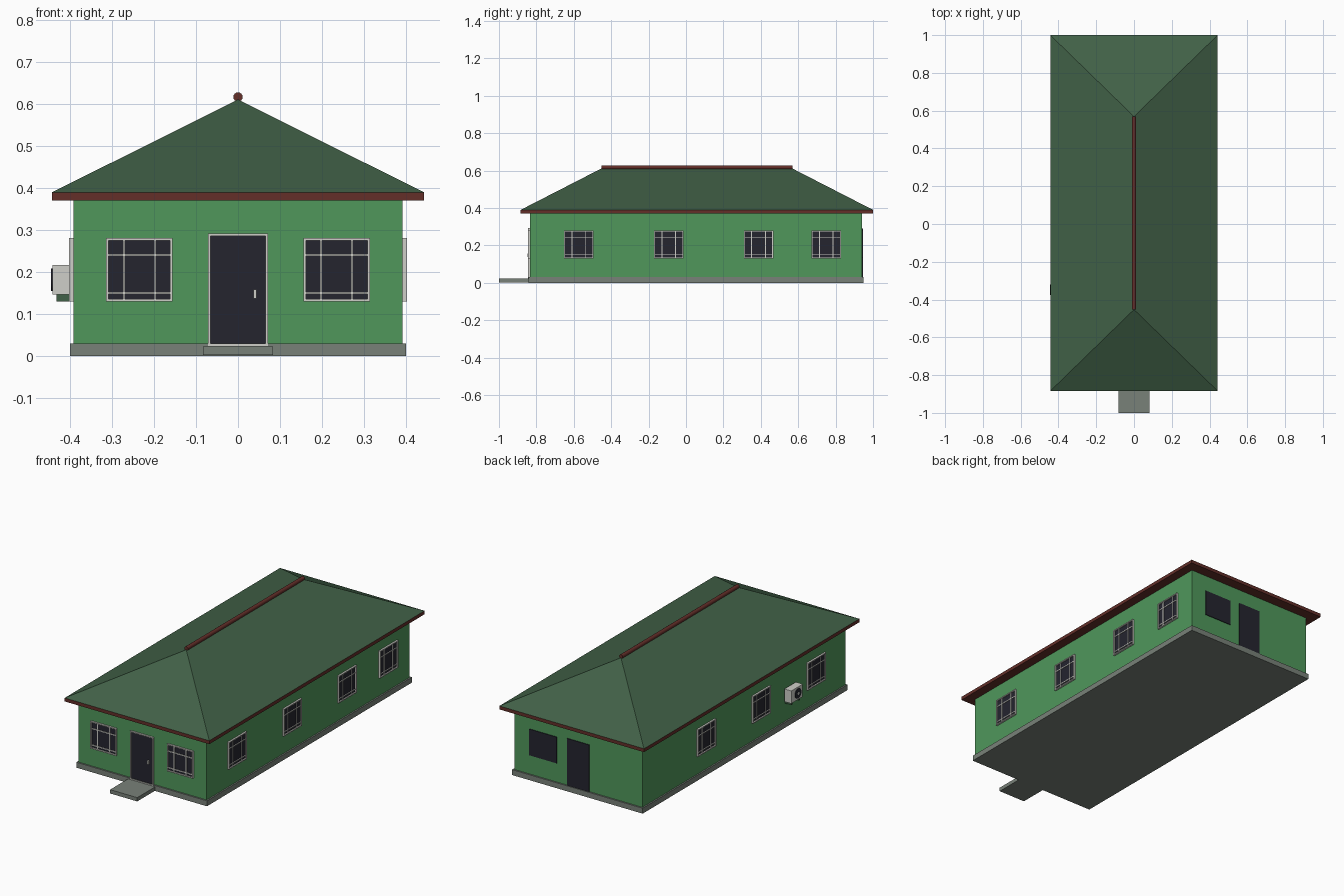
import bpy
import bmesh
from math import pi
from mathutils import Matrix, Vector

cube = bpy.data.objects.get("Cube")
if cube:
    bpy.data.objects.remove(cube, do_unlink=True)


def material(name, *rgb):
    m = bpy.data.materials.new(name)
    m.use_nodes = True
    m.diffuse_color = (*rgb, 1)
    m.node_tree.nodes["Principled BSDF"].inputs["Base Color"].default_value = (*rgb, 1)
    return m


WALL = material("wall green", .08, .31, .105)
ROOF = material("roof green", .053, .119, .063)
TRIM = material("trim red", .125, .028, .022)
STONE = material("foundation grey", .19, .22, .19)
FRAME = material("frame white", .62, .62, .58)
DARK = material("dark glass", .018, .018, .028)


def finish(name, bm, mat):
    bmesh.ops.recalc_face_normals(bm, faces=bm.faces)
    mesh = bpy.data.meshes.new(name)
    bm.to_mesh(mesh)
    bm.free()
    mesh.materials.append(mat)
    obj = bpy.data.objects.new(name, mesh)
    bpy.context.collection.objects.link(obj)
    return obj


def add_box(bm, x, y, z):
    """Box between the (low, high) pairs on each axis."""
    spans = (x, y, z)
    mid = Vector([(a + b) / 2 for a, b in spans])
    size = [b - a for a, b in spans]
    bmesh.ops.create_cube(bm, size=1, matrix=Matrix.Translation(mid) @ Matrix.Diagonal((*size, 1)))


def box(name, mat, x, y, z):
    bm = bmesh.new()
    add_box(bm, x, y, z)
    return finish(name, bm, mat)


def cylinder(name, mat, radius, depth, centre, axis, sides=24):
    bm = bmesh.new()
    turn = Matrix.Rotation(pi / 2, 4, axis)
    bmesh.ops.create_cone(bm, cap_ends=True, segments=sides, radius1=radius, radius2=radius,
                          depth=depth, matrix=Matrix.Translation(centre) @ turn)
    for f in bm.faces:
        f.smooth = len(f.verts) == 4
    obj = finish(name, bm, mat)
    for e in obj.data.edges:
        ends = [obj.data.vertices[i].co for i in e.vertices]
        e.use_edge_sharp = (ends[0] - ends[1]).length < depth * .9
    return obj


# Local wall frames: x along the wall, -y outwards
FRONT = Matrix.Translation((0, -.835, 0))
RIGHT = Matrix.Translation((.392, 0, 0)) @ Matrix.Rotation(pi / 2, 4, 'Z')
LEFT = Matrix.Translation((-.392, 0, 0)) @ Matrix.Rotation(-pi / 2, 4, 'Z')


def window(name, wall, u):
    """Glazed window with a raised frame and glazing bars."""
    w, low, high, t = .079, .13, .281, .006
    glass = box(name + "_glass", DARK, (u - w + t, u + w - t), (-.003, .002), (low + t, high - t))
    bm = bmesh.new()
    for s in (-1, 1):
        edge = u + s * (w - t / 2)
        add_box(bm, (edge - t / 2, edge + t / 2), (-.01, .002), (low, high))
        bar = u + s * .037
        add_box(bm, (bar - .0025, bar + .0025), (-.007, 0), (low, high))
    for z in (low, high - t):
        add_box(bm, (u - w, u + w), (-.01, .002), (z, z + t))
    for z in (.15, .241):
        add_box(bm, (u - w, u + w), (-.007, 0), (z - .0025, z + .0025))
    frame = finish(name + "_frame", bm, FRAME)
    for obj in (glass, frame):
        obj.data.transform(wall)


# House body
box("foundation", STONE, (-.4, .4), (-.843, .95), (0, .03))
box("walls", WALL, (-.392, .392), (-.835, .942), (.03, .372))
box("front_step", STONE, (-.083, .083), (-1, -.842), (.002, .023))

# Hip roof
box("eaves", TRIM, (-.443, .443), (-.884, 1), (.371, .39))
bm = bmesh.new()
corners = [bm.verts.new((x, y, .39)) for x, y in
           ((-.443, -.884), (.443, -.884), (.443, 1), (-.443, 1))]
near, far = [bm.verts.new((0, y, .611)) for y in (-.453, .569)]
a, b, c, d = corners
for loop in ((a, b, near), (b, c, far, near), (c, d, far), (d, a, near, far), (d, c, b, a)):
    bm.faces.new(loop)
finish("hip_roof", bm, ROOF)
cylinder("ridge_cap", TRIM, .011, 1.022, (0, .058, .617), 'X', 16)

# Front door
box("front_door", DARK, (-.066, .066), (-.839, -.834), (.026, .288))
bm = bmesh.new()
for s in (-1, 1):
    add_box(bm, (s * .068 - .003, s * .068 + .003), (-.845, -.834), (.026, .292))
add_box(bm, (-.071, .071), (-.845, -.834), (.286, .292))
add_box(bm, (-.071, .071), (-.845, -.834), (.024, .029))
finish("front_door_frame", bm, FRAME)
box("door_handle", FRAME, (.037, .044), (-.847, -.837), (.137, .158))

# Windows
for side, u in (("right", -.235), ("left", .235)):
    window("front_window_" + side, FRONT, u)
for y in (-.573, -.092, .388, .75):
    window("left_window", RIGHT, y)
for y in (-.573, -.092, .388):
    window("right_window", LEFT, -y)

# Back door and window
box("back_door", DARK, (-.068, .068), (.94, .946), (.03, .29))
box("back_window", DARK, (.13, .3), (.94, .946), (.135, .28))

# Air conditioner
box("conditioner_case", FRAME, (-.442, -.4), (-.39, -.29), (.147, .217))
cylinder("conditioner_fan", DARK, .027, .006, (-.442, -.348, .182), 'Y')
cylinder("conditioner_hub", FRAME, .008, .004, (-.444, -.348, .182), 'Y', 16)
for y in (-.375, -.31):
    box("conditioner_bracket", ROOF, (-.432, -.39), (y - .005, y + .005), (.13, .148))
box("conditioner_mount", FRAME, (-.402, -.39), (-.38, -.3), (.15, .21))
